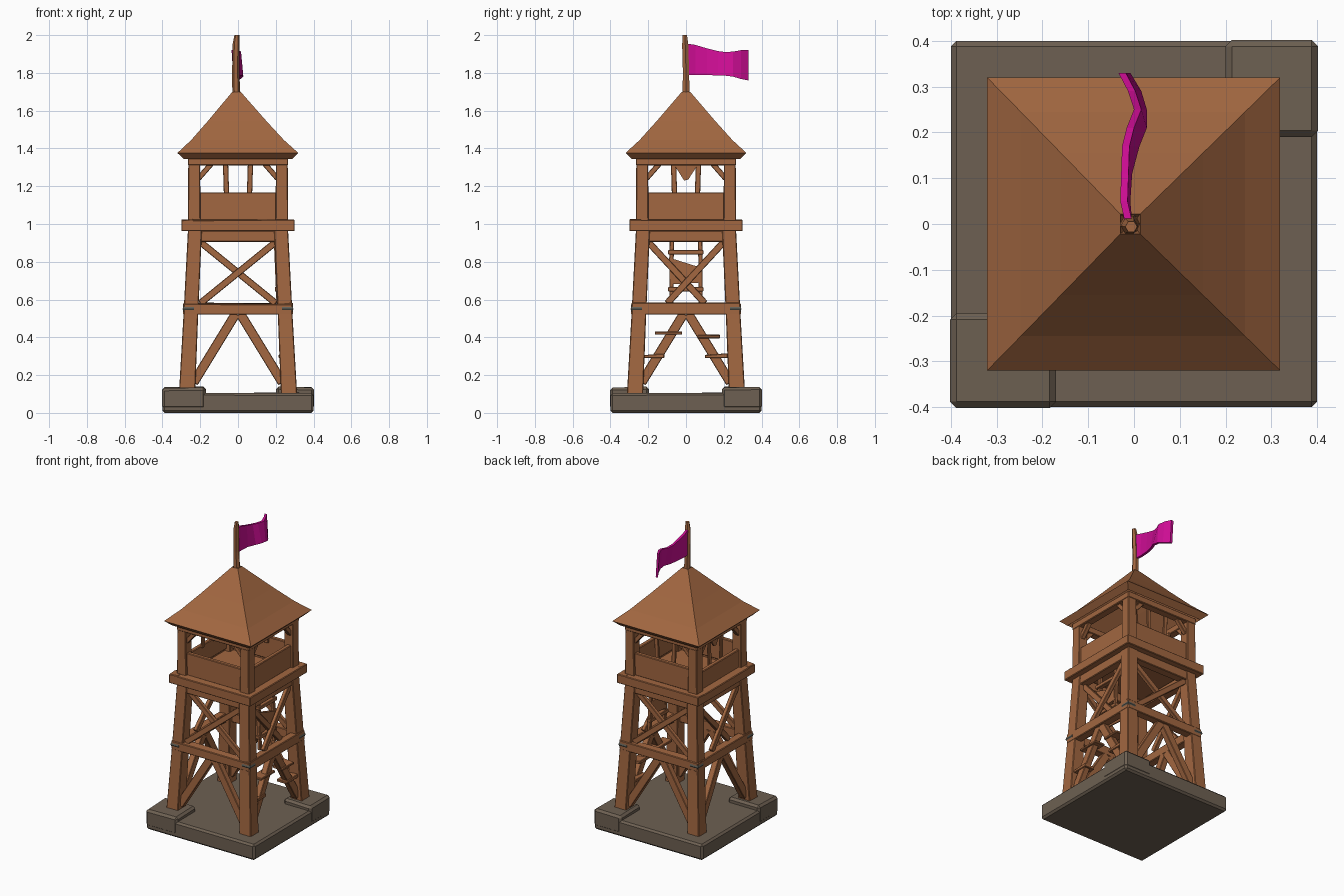
import bpy, bmesh, math, random
from mathutils import Vector, Matrix

if "Cube" in bpy.data.objects:
    bpy.data.objects.remove(bpy.data.objects["Cube"])

random.seed(4)


def material(name, rgb):
    m = bpy.data.materials.new(name)
    m.diffuse_color = (*rgb, 1)
    m.use_nodes = True
    m.node_tree.nodes["Principled BSDF"].inputs["Base Color"].default_value = m.diffuse_color
    return m


WOOD = material("brown wood", (0.36, 0.135, 0.052))
STONE = material("grey brown stone", (0.155, 0.118, 0.085))
IRON = material("grey iron", (0.12, 0.12, 0.10))
CLOTH = material("magenta cloth", (0.62, 0.004, 0.30))


def finish(name, bm, mat, bevel=0.0):
    bmesh.ops.recalc_face_normals(bm, faces=bm.faces)
    if bevel:
        bmesh.ops.bevel(bm, geom=bm.edges[:], offset=bevel, segments=1, affect='EDGES')
    me = bpy.data.meshes.new(name)
    bm.to_mesh(me)
    bm.free()
    me.materials.append(mat)
    ob = bpy.data.objects.new(name, me)
    bpy.context.collection.objects.link(ob)
    return ob


def loft(name, rings, mat, bevel=0.0, closed=False):
    """Skin a list of equal-length point rings; cap the ends or join them."""
    bm = bmesh.new()
    vs = [[bm.verts.new(p) for p in r] for r in rings]
    n = len(vs[0])
    pairs = list(zip(vs, vs[1:])) + ([(vs[-1], vs[0])] if closed else [])
    for a, b in pairs:
        for i in range(n):
            j = (i + 1) % n
            bm.faces.new((a[i], a[j], b[j], b[i]))
    if not closed:
        bm.faces.new(vs[0])
        bm.faces.new(vs[-1])
    return finish(name, bm, mat, bevel)


def square(cx, cy, z, h):
    return [(cx + sx * h, cy + sy * h, z) for sx, sy in ((-1, -1), (1, -1), (1, 1), (-1, 1))]


def box(name, x0, x1, y0, y1, z0, z1, mat, bevel=0.004, rot=0, jitter=0.0):
    M = Matrix.Rotation(rot * math.pi / 2, 4, 'Z')
    rings = []
    for z in (z0, z1):
        ring = []
        for x, y in ((x0, y0), (x1, y0), (x1, y1), (x0, y1)):
            dz = random.uniform(-jitter, jitter) if z == z1 else 0
            ring.append(M @ Vector((x, y, z + dz)))
        rings.append(ring)
    return loft(name, rings, mat, bevel)


def beam(name, a, b, dist_a, dist_b, w, d, rot):
    """Timber lying in a side of the tower: a and b are (across, height)."""
    M = Matrix.Rotation(rot * math.pi / 2, 4, 'Z')
    p, q = Vector((a[0], -dist_a, a[1])), Vector((b[0], -dist_b, b[1]))
    t = (q - p).normalized()
    s = t.cross(Vector((0, 1, 0))).normalized()
    o = s.cross(t)
    rings = [[M @ (c + s * (i * w / 2) + o * (j * d / 2))
              for i, j in ((-1, -1), (1, -1), (1, 1), (-1, 1))] for c in (p, q)]
    return loft(name, rings, WOOD, 0.003)


def leg_c(z):
    """Leg centre offset at height z."""
    return 0.27 - 0.042 * (z - 0.1) / 0.87


# Stone base slab and the two raised corner stones
box("base_slab", -0.4, 0.4, -0.4, 0.4, 0, 0.108, STONE, 0.012, jitter=0.004)
box("corner_stone_front", -0.402, -0.17, -0.402, -0.195, 0.02, 0.135, STONE, 0.014, jitter=0.005)
box("corner_stone_back", 0.2, 0.402, 0.19, 0.402, 0.02, 0.137, STONE, 0.014, jitter=0.005)

# Leaning legs, upper posts and iron corner patches
for sx in (-1, 1):
    for sy in (-1, 1):
        loft("leg", [square(sx * leg_c(z), sy * leg_c(z), z, h)
                     for z, h in ((0.09, 0.043), (0.5, 0.039), (0.97, 0.037))], WOOD, 0.004)
        loft("upper_post", [square(sx * 0.232, sy * 0.232, z, h)
                            for z, h in ((0.97, 0.034), (1.345, 0.031))], WOOD, 0.004)
        e = leg_c(0.55) + 0.014
        loft("iron_patch", [square(sx * e, sy * e, z, h)
                            for z, h in ((0.528, 0.02), (0.55, 0.031), (0.574, 0.024))], IRON)

# Timbers repeated on the four sides: 0 front, 1 right, 2 back, 3 left
for k in range(4):
    box("middle_beam", -0.288, 0.288, -0.29, -0.235, 0.52, 0.58, WOOD, rot=k, jitter=0.005)
    box("top_beam", -0.262, 0.262, -0.262, -0.205, 0.905, 0.965, WOOD, rot=k)
    box("platform_rim", -0.3, 0.3, -0.3, -0.235, 0.962, 1.022, WOOD, rot=k, jitter=0.004)
    box("cabin_wall", -0.205, 0.205, -0.25, -0.222, 1.02, 1.168 if k != 3 else 1.14, WOOD, rot=k)
    box("eave_beam", -0.265, 0.265, -0.266, -0.215, 1.31, 1.352, WOOD, rot=k)
    for s in (-1, 1):
        beam("lower_brace", (s * 0.235, 0.16), (s * 0.012, 0.525), 0.265, 0.255, 0.05, 0.04, k)
        foot = 0.2 if k % 2 == 0 else 0.1
        off = 0.008 * s
        beam("cross_brace", (s * 0.2, 0.905), (-s * foot, 0.58),
             0.23 + off, 0.248 + off, 0.036, 0.025, k)
        beam("knee_brace", (s * 0.21, 1.24), (s * 0.14, 1.32), 0.235, 0.235, 0.028, 0.028, k)
        # Upright boards in the back and left window openings
        if k > 1:
            beam("window_board", (s * 0.06, 1.13), (s * 0.066, 1.32), 0.215, 0.215, 0.028, 0.014, k)

# Platform floor
box("platform_floor", -0.24, 0.24, -0.24, 0.24, 0.975, 1.005, WOOD, 0)

# Broken board hanging in the left window
loft("broken_board", [[(x, -0.06, 1.31), (x, 0.06, 1.31), (x, 0.012, 1.235), (x, -0.01, 1.23)]
                      for x in (-0.215, -0.205)], WOOD)

# Broken steps on the right side: (y start, y end, height)
for y0, y1, z in ((-0.23, -0.115, 0.3), (0.1, 0.22, 0.3), (-0.165, -0.02, 0.425),
                  (0.06, 0.18, 0.405)):
    box("step", 0.215, 0.288, y0, y1, z - 0.01, z + 0.01, WOOD, 0.003, jitter=0.006)

# Ladder and its broken panel on the right side
for s in (-1, 1):
    beam("ladder_rail", (s * 0.078, 0.57), (s * 0.075, 0.93), 0.215, 0.2, 0.022, 0.022, 1)
for z in (0.655, 0.85):
    box("ladder_rung", 0.195, 0.225, -0.095, 0.092, z - 0.012, z + 0.012, WOOD, 0.003)
loft("ladder_panel", [[(x, -0.09, 0.822), (x, 0.075, 0.77), (x, 0.08, 0.69), (x, -0.085, 0.68)]
                      for x in (0.2, 0.222)], WOOD)

# Hollow pyramid roof, outer skin then inner skin
profile = ((0.285, 1.343), (0.32, 1.376), (0.245, 1.445), (0.155, 1.545), (0.022, 1.7),
           (0.012, 1.655), (0.14, 1.51), (0.262, 1.385))
loft("roof", [square(-0.008 * (z - 1.34) / 0.36, 0, z, h) for h, z in profile], WOOD, closed=True)
box("roof_cap", -0.022, 0.008, -0.016, 0.016, 1.63, 1.702, WOOD, 0.002)

# Flag pole, slightly crooked
loft("flag_pole", [[(x + r * math.cos(i * math.tau / 6), y + r * math.sin(i * math.tau / 6), z)
                    for i in range(6)]
                   for x, y, z, r in ((-0.008, 0.0, 1.66, 0.022), (-0.012, 0.0, 1.8, 0.019),
                                      (-0.01, -0.004, 1.95, 0.019), (-0.006, -0.006, 2.0, 0.013))],
     WOOD)

# Waving flag: (y, x at top, x at bottom, top z, bottom z)
flag = ((0.005, -0.012, -0.012, 1.955, 1.79), (0.05, -0.022, -0.016, 1.948, 1.79),
        (0.11, -0.02, -0.012, 1.93, 1.79), (0.17, -0.018, 0.004, 1.915, 1.785),
        (0.21, -0.008, 0.02, 1.91, 1.785), (0.25, 0.008, 0.02, 1.913, 1.78),
        (0.29, -0.005, 0.008, 1.92, 1.768), (0.33, -0.026, -0.016, 1.92, 1.76))
T = 0.008
loft("flag", [[(xb - T, y, zb), (xb + T, y, zb), (xt + T, y, zt), (xt - T, y, zt)]
              for y, xt, xb, zt, zb in flag], CLOTH)
